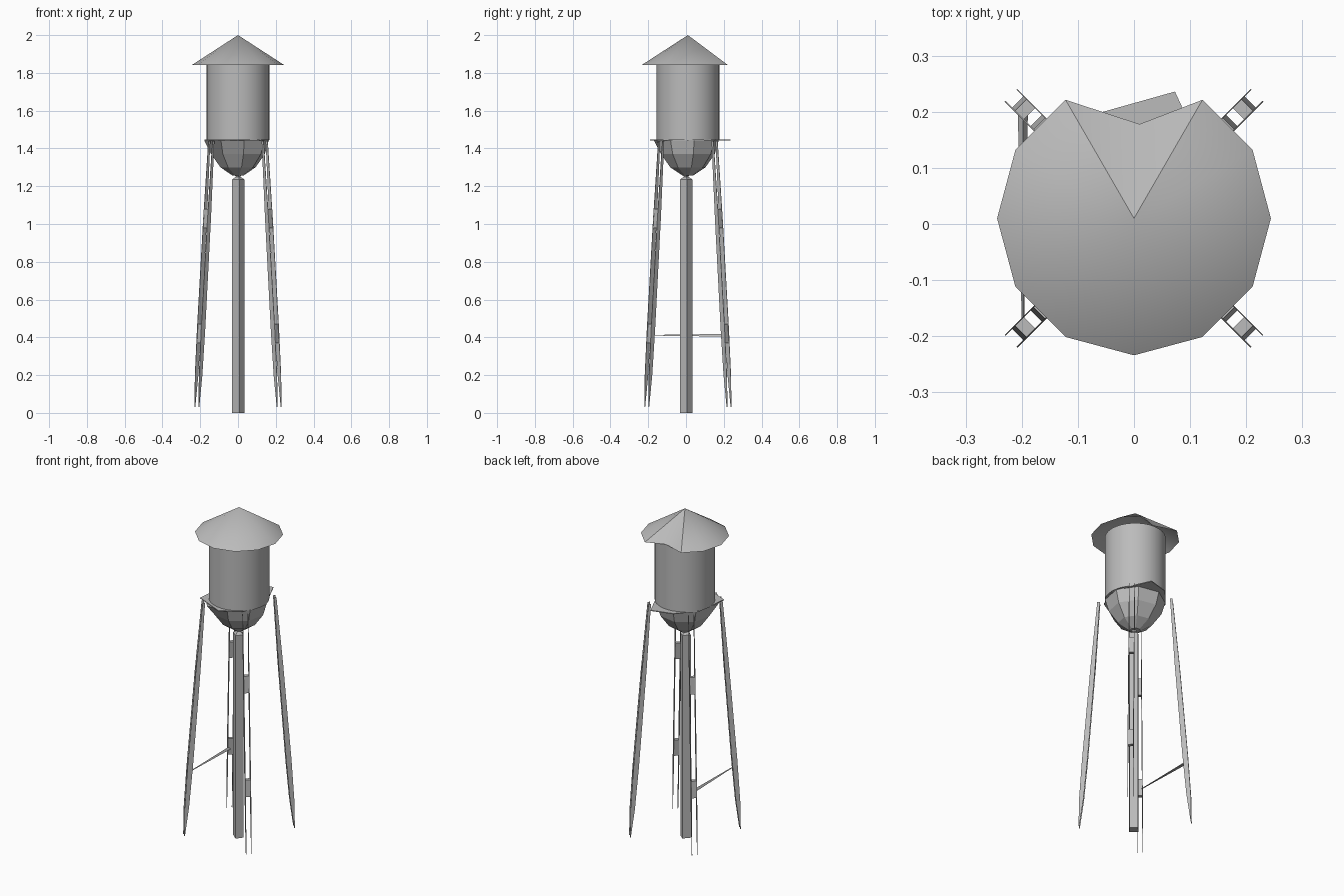
import bpy, bmesh, math
from mathutils import Vector

cube = bpy.data.objects.get("Cube")
if cube:
    bpy.data.objects.remove(cube, do_unlink=True)

steel = bpy.data.materials.new("steel_grey")
steel.use_nodes = True
GREY = (0.5, 0.5, 0.5, 1)
steel.diffuse_color = GREY
steel.node_tree.nodes["Principled BSDF"].inputs["Base Color"].default_value = GREY

CY = 0.01  # tower axis in y


def make(name, verts, faces, smooth=None, fix=True):
    me = bpy.data.meshes.new(name)
    me.from_pydata([tuple(v) for v in verts], [], faces)
    if fix:
        bm = bmesh.new()
        bm.from_mesh(me)
        bmesh.ops.recalc_face_normals(bm, faces=bm.faces)
        bm.to_mesh(me)
        bm.free()
    me.materials.append(steel)
    ob = bpy.data.objects.new(name, me)
    bpy.context.collection.objects.link(ob)
    if smooth:
        bpy.ops.object.select_all(action='DESELECT')
        ob.select_set(True)
        bpy.context.view_layer.objects.active = ob
        bpy.ops.object.shade_smooth_by_angle(angle=math.radians(smooth))
    return ob


def loft(name, rings, caps=(True, True), smooth=None):
    """Skin a list of equal-length rings of points."""
    n = len(rings[0])
    verts = [p for r in rings for p in r]
    faces = [(k * n + i, k * n + (i + 1) % n, (k + 1) * n + (i + 1) % n, (k + 1) * n + i)
             for k in range(len(rings) - 1) for i in range(n)]
    if caps[0]:
        faces.append(tuple(reversed(range(n))))
    if caps[1]:
        faces.append(tuple(range(len(verts) - n, len(verts))))
    return make(name, verts, faces, smooth)


def circle(r, z, n, turn=0.0):
    return [(r * math.cos(turn + math.tau * i / n), CY + r * math.sin(turn + math.tau * i / n), z)
            for i in range(n)]


# Conical roof sheet, twelve sides with one back corner pulled in to the tank
rim = circle(0.244, 1.842, 12)
rim[3] = (0.01, 0.178, 1.842)
make("roof", rim + [(0, CY, 2.0)], [(i, (i + 1) % 12, 12) for i in range(12)], 30)

# Tank
loft("tank", [circle(0.167, 1.445, 32), circle(0.167, 1.842, 32)], smooth=30)

# Uneven walkway plate around the tank foot
walk = [(0.073, 0.236), (-0.055, 0.2), (-0.15, 0.09), (-0.165, 0.01), (-0.178, -0.11),
        (-0.11, -0.14), (0.0, -0.19), (0.11, -0.125), (0.165, 0.01), (0.13, 0.11), (0.085, 0.21)]
loft("walkway", [[(x, y, z) for x, y in walk] for z in (1.442, 1.447)])

# Faceted bowl under the tank
bowl = [circle(0.166, 1.442, 8, 0.2), circle(0.145, 1.37, 8, 0.2),
        circle(0.095, 1.3, 8, 0.2), circle(0.03, 1.257, 8, 0.2)]
bowl[0][4] = (-0.178, -0.06, 1.442)
bowl[0][5] = (-0.09, -0.17, 1.442)
loft("bowl", bowl)

# Four-sided riser pipe with a pinched neck
pipe = [(0.007, -0.033), (0.035, 0.005), (0.0, 0.035), (-0.032, 0.0)]
loft("riser_pipe", [[(x * s, y * s, z) for x, y in pipe]
                    for s, z in ((1, 0), (1, 1.235), (0.35, 1.25), (0.6, 1.262))])


# Legs: two tapered rails joined by two box ties
def leg_radius(z):
    return 0.308 - (z - 0.03) * 0.108 / 1.41


RAIL = [(0.03, 0.002), (0.2, 0.012), (0.45, 0.015), (1.03, 0.013), (1.44, 0.007)]
for sx, sy, side in ((1, -1, "front_left"), (-1, -1, "front_right"),
                     (1, 1, "back_left"), (-1, 1, "back_right")):
    radial = Vector((sx, sy, 0)).normalized()
    across = Vector((-radial.y, radial.x, 0))

    def at(r, t, z):
        return radial * r + across * t + Vector((0, CY, z))

    for t, tag in ((-0.015, "a"), (0.015, "b")):
        rings = [[at(leg_radius(z) + dr, t + dt, z) for dr, dt in
                  ((-w, -0.0012), (w, -0.0012), (w, 0.0012), (-w, 0.0012))] for z, w in RAIL]
        loft(f"leg_rail_{side}_{tag}", rings)
    for zc, tag in ((0.42, "lower"), (1.03, "upper")):
        rings = [[at(leg_radius(z) + dr, t, z) for dr, t in
                  ((-0.011, -0.015), (0.011, -0.015), (0.011, 0.015), (-0.011, 0.015))]
                 for z in (zc - 0.05, zc + 0.05)]
        loft(f"leg_tie_{side}_{tag}", rings)

# Tapered brace between the two legs on the right side
loft("side_brace", [[(-0.198 + dx * s, y, 0.411 + dz * s) for dx, dz in ((-1, -0.8), (1, -0.8), (0, 0.8))]
                    for s, y in ((0.002, -0.19), (0.009, 0.205))])
